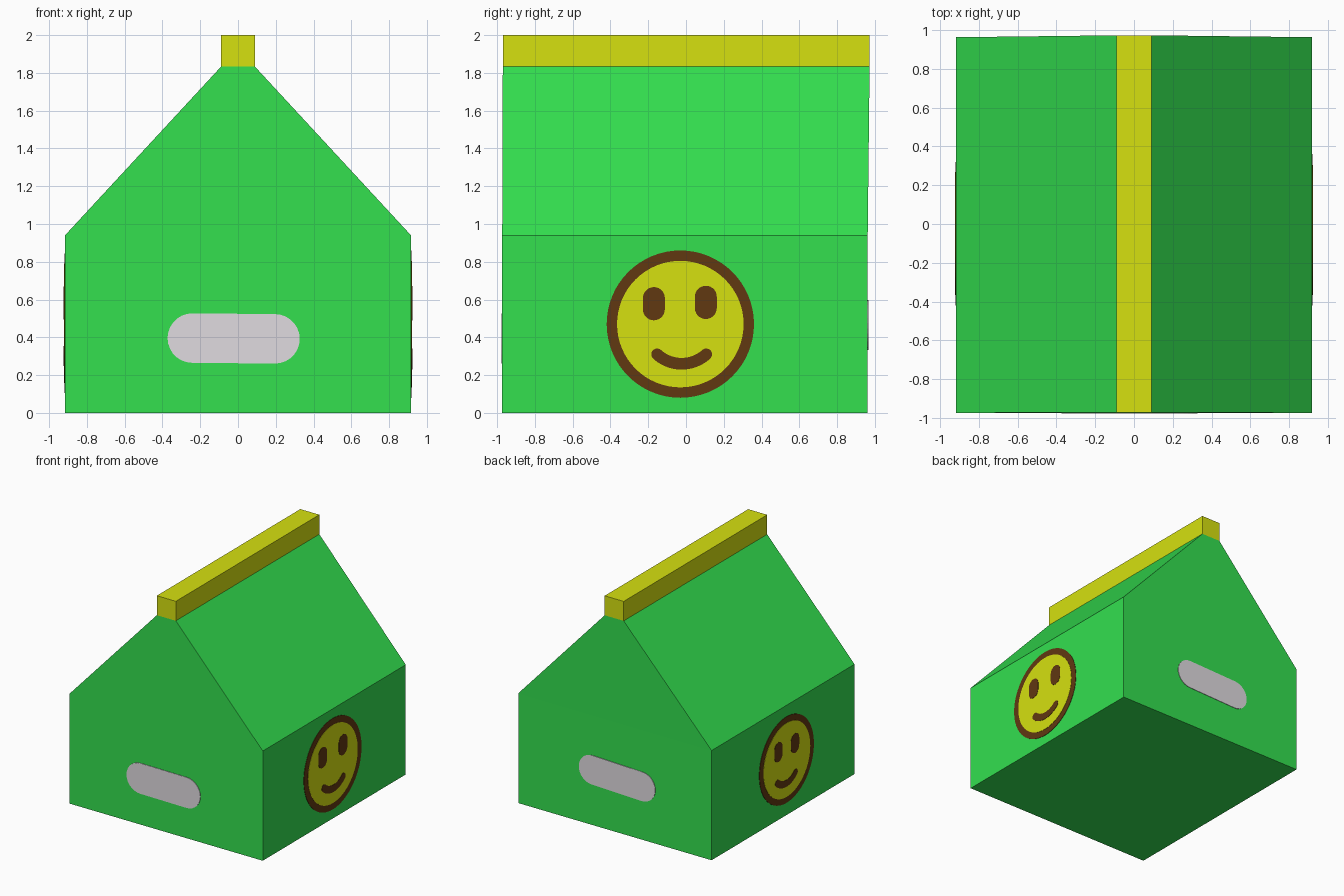
import bpy, bmesh, math
from mathutils import Vector

if "Cube" in bpy.data.objects:
    bpy.data.objects.remove(bpy.data.objects["Cube"])


def material(name, r, g, b):
    lin = lambda c: ((c / 255 + 0.055) / 1.055) ** 2.4 if c > 10 else c / 255 / 12.92
    m = bpy.data.materials.new(name)
    m.diffuse_color = (lin(r), lin(g), lin(b), 1)
    m.use_nodes = True
    m.node_tree.nodes["Principled BSDF"].inputs["Base Color"].default_value = m.diffuse_color
    return m


GREEN = material("green", 51, 224, 79)
YELLOW = material("yellow", 214, 225, 16)
BROWN = material("brown", 97, 56, 17)
GREY = material("pale grey", 224, 219, 224)

WALL_X, FRONT_Y, BACK_Y = 0.916, -0.973, 0.962


def finish(name, bm, mat):
    bmesh.ops.recalc_face_normals(bm, faces=bm.faces)
    me = bpy.data.meshes.new(name)
    bm.to_mesh(me)
    bm.free()
    me.materials.append(mat)
    ob = bpy.data.objects.new(name, me)
    bpy.context.collection.objects.link(ob)


def loft(name, rows, mat):
    """Stack of rectangles (half width, front y, back y, z) joined into a solid."""
    bm = bmesh.new()
    rings = [[bm.verts.new(p) for p in ((-w, f, z), (w, f, z), (w, b, z), (-w, b, z))]
             for w, f, b, z in rows]
    bm.faces.new(rings[0])
    bm.faces.new(rings[-1])
    for lo, hi in zip(rings, rings[1:]):
        for i in range(4):
            j = (i + 1) % 4
            bm.faces.new((lo[i], lo[j], hi[j], hi[i]))
    finish(name, bm, mat)


def disc(cu, cv, r, n=64):
    return [(cu + r * math.cos(2 * math.pi * i / n), cv + r * math.sin(2 * math.pi * i / n))
            for i in range(n)]


def stroke(path, r, n=14):
    """Outline of a round-ended line drawn along a path."""
    pts = [Vector(p) for p in path]
    out = []
    for line in (pts, pts[::-1]):
        for i, p in enumerate(line):
            d = line[min(i + 1, len(line) - 1)] - line[max(i - 1, 0)]
            a = math.atan2(d.y, d.x) - math.pi / 2
            steps = range(n) if i == len(line) - 1 else range(1)
            out += [(p.x + r * math.cos(a + math.pi * k / n),
                     p.y + r * math.sin(a + math.pi * k / n)) for k in steps]
    return out


SIDES = {
    "right": lambda u, v, d: (WALL_X + d, u, v),
    "left": lambda u, v, d: (-WALL_X - d, u, v),
    "front": lambda u, v, d: (u, FRONT_Y - d, v),
    "back": lambda u, v, d: (u, BACK_Y + d, v),
}


def plate(name, side, outline, depth, mat):
    bm = bmesh.new()
    place = SIDES[side]
    base = [bm.verts.new(place(u, v, 0)) for u, v in outline]
    top = [bm.verts.new(place(u, v, depth)) for u, v in outline]
    bm.faces.new(base)
    bm.faces.new(top)
    for i in range(len(base)):
        j = (i + 1) % len(base)
        bm.faces.new((base[i], base[j], top[j], top[i]))
    finish(f"{side}_{name}", bm, mat)


def smiley(side, cu, cv, s, eyes):
    plate("face_rim", side, disc(cu, cv, 0.39 * s), 0.003, BROWN)
    plate("face_disc", side, disc(cu, cv, 0.335 * s), 0.005, YELLOW)
    for i, (u, v) in enumerate(eyes):
        plate(f"eye_{i + 1}", side, stroke([(u, v - 0.03 * s), (u, v + 0.03 * s)], 0.058 * s),
              0.007, BROWN)
    # mouth is a circular arc
    r, my = 0.194 * s, cv - 0.21 * s + 0.194 * s
    arc = [math.radians(-42 + 84 * i / 20) for i in range(21)]
    plate("mouth", side, stroke([(cu + 0.007 + r * math.sin(a), my - r * math.cos(a))
                                 for a in arc], 0.031 * s), 0.007, BROWN)


# House-shaped carton body and folded top strip
loft("carton_body", [(WALL_X, FRONT_Y, BACK_Y, 0), (WALL_X, FRONT_Y, BACK_Y, 0.94),
                     (0.09, -0.97, 0.972, 1.833)], GREEN)
loft("top_strip", [(0.09, -0.97, 0.972, 1.833), (0.09, -0.97, 0.972, 2.0)], YELLOW)

# Smiling faces on both side walls
smiley("right", -0.03, 0.47, 1.0, [(-0.17, 0.578), (0.105, 0.585)])
smiley("left", -0.05, 0.475, 0.945, [(0.065, 0.585), (-0.16, 0.577)])

# Rounded slots on the front and back walls
plate("slot", "front", stroke([(-0.242, 0.396), (0.196, 0.392)], 0.131), 0.004, GREY)
plate("slot", "back", stroke([(-0.26, 0.457), (0.215, 0.472)], 0.125), 0.004, GREY)
